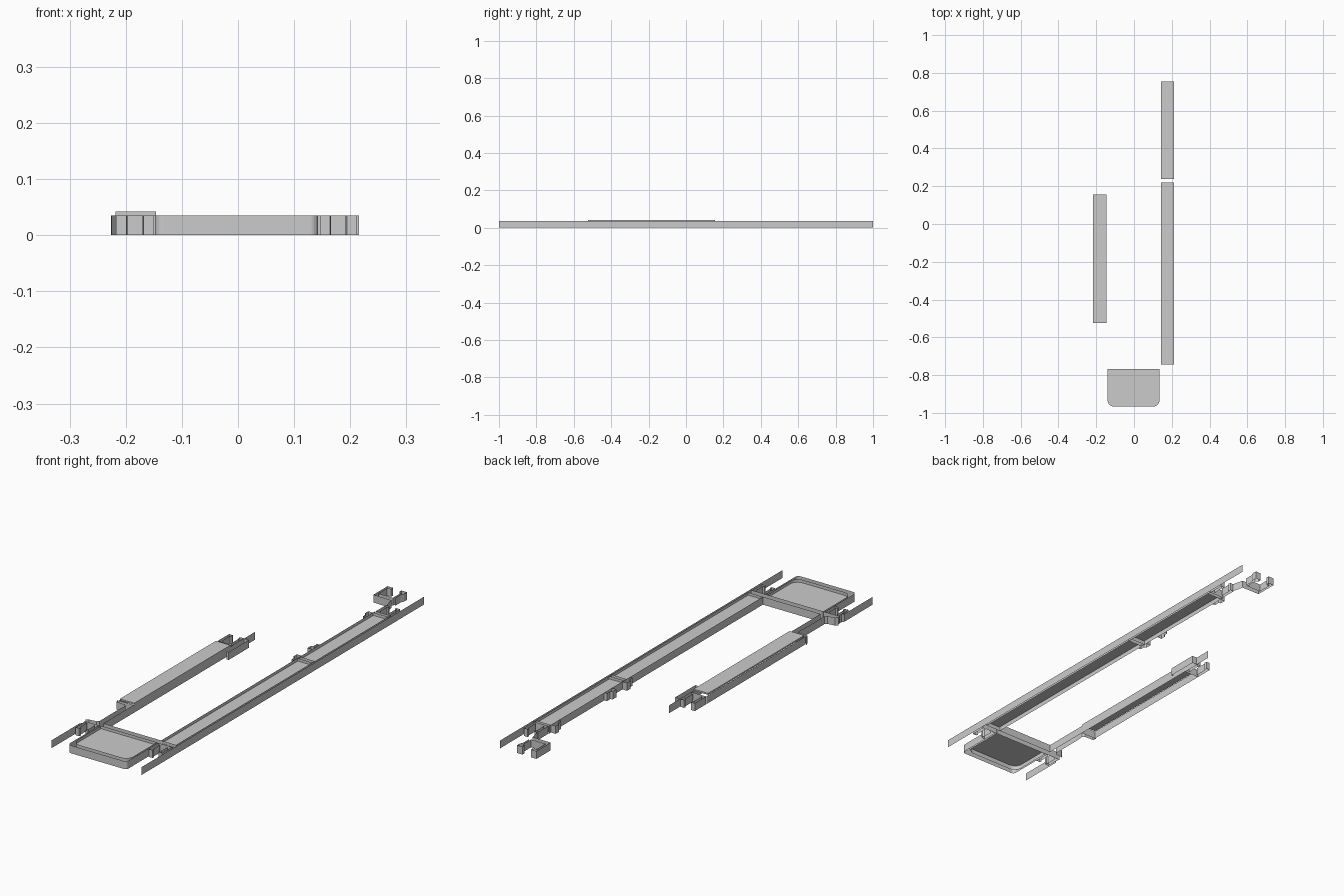
import bpy, bmesh, math

if "Cube" in bpy.data.objects:
    bpy.data.objects.remove(bpy.data.objects["Cube"])

H = 0.035  # wall height


def make(name, bm):
    me = bpy.data.meshes.new(name)
    bm.to_mesh(me)
    bm.free()
    ob = bpy.data.objects.new(name, me)
    bpy.context.collection.objects.link(ob)
    return ob


def wall(name, pts, closed=False):
    """Thin upright wall: a plan line raised to wall height."""
    bm = bmesh.new()
    lo = [bm.verts.new((x, y, 0)) for x, y in pts]
    hi = [bm.verts.new((x, y, H)) for x, y in pts]
    n = len(pts)
    for i in range(n if closed else n - 1):
        j = (i + 1) % n
        bm.faces.new((lo[i], lo[j], hi[j], hi[i]))
    return make(name, bm)


def slab(name, pts, z0, z1):
    """Flat panel from a plan outline."""
    bm = bmesh.new()
    lo = [bm.verts.new((x, y, z0)) for x, y in pts]
    hi = [bm.verts.new((x, y, z1)) for x, y in pts]
    bm.faces.new(lo[::-1])
    bm.faces.new(hi)
    n = len(pts)
    for i in range(n):
        j = (i + 1) % n
        bm.faces.new((lo[i], lo[j], hi[j], hi[i]))
    return make(name, bm)


def rect(x0, x1, y0, y1):
    return [(x0, y0), (x1, y0), (x1, y1), (x0, y1)]


def rounded(x0, x1, y0, y1, r, steps=6):
    """Rectangle whose two front corners are rounded."""
    pts = [(x1, y1), (x0, y1)]
    for cx, a0 in ((x0 + r, 180), (x1 - r, 270)):
        for i in range(steps + 1):
            a = math.radians(a0 + 90 * i / steps)
            pts.append((cx + r * math.cos(a), y0 + r + r * math.sin(a)))
    return pts


def jambs(name, x0, x1, y_wall, y_end):
    """Pair of mirrored door jambs with a small notch, leading off a cross wall."""
    d = 0.01 if y_end > y_wall else -0.01
    for side, x, s in (("left", x0, 1), ("right", x1, -1)):
        wall(f"{name}_{side}", [(x, y_wall), (x, y_end), (x + s * .018, y_end),
                                (x + s * .020, y_end - d), (x + s * .014, y_end - 1.5 * d),
                                (x + s * .014, y_wall + d)])


# floor panels
slab("right_floor_long", rect(.142, .213, -.745, .22), .018, .023)
slab("right_floor_short", rect(.142, .213, .238, .755), .018, .023)
slab("end_room_floor", rounded(-.14, .135, -.967, -.768, .035), .018, .023)
slab("left_raised_floor", rect(-.218, -.146, -.525, .155), .035, .042)

# right corridor walls
wall("right_outer_wall", [(.222, -1), (.222, 1)])
wall("right_lining_wall", [(.214, -.745), (.214, .77)])
wall("right_inner_wall", [(.14, -.745), (.14, .77)])
for i, y in enumerate((.22, .238, .757, .772)):
    wall(f"right_cross_wall_{i}", [(.14, y), (.215, y)])
jambs("upper_right_jamb", .142, .212, .772, .845)

# small clips on the inner side of the right corridor
for i, (y, s) in enumerate(((.755, -1), (.325, 1), (.25, -1))):
    wall(f"inner_clip_{i}", [(.14, y), (.117, y), (.117, y + s * .025), (.127, y + s * .03),
                             (.127, y + s * .052), (.14, y + s * .055)])

# U-shaped bay at the far end
wall("end_bay", [(.145, .845), (.138, .87), (.133, .895), (.043, .897), (.043, .997),
                 (.070, .997), (.070, .983), (.053, .98), (.053, .918), (.125, .918),
                 (.125, .972), (.113, .98), (.113, .995), (.14, .995), (.14, .975),
                 (.133, .96), (.133, .92)])

# cross walls beside the end room
wall("end_cross_wall_back", [(-.146, -.744), (.216, -.744)])
wall("end_cross_wall_front", [(-.222, -.770), (.216, -.770)])

# end room shell and its lining
wall("end_room_shell", rounded(-.148, .143, -.993, -.770, .015), True)
wall("end_room_lining", rounded(-.141, .136, -.970, -.768, .036), True)
jambs("lower_right_jamb", .146, .212, -.770, -.84)
jambs("lower_left_jamb", -.217, -.150, -.770, -.84)
wall("lower_left_outer_wall", [(-.218, -.77), (-.218, -.79), (-.225, -.80), (-.225, -1)])

# left corridor walls
wall("left_outer_wall", [(-.22, -.53), (-.22, .17)])
wall("left_inner_wall", [(-.146, -.744), (-.146, .33)])
wall("left_cross_wall_near", [(-.22, -.528), (-.146, -.528)])
wall("left_cross_wall_far", [(-.22, .172), (-.146, .172)])
wall("left_recess", [(-.226, -.528), (-.222, -.543), (-.178, -.545), (-.169, -.555),
                     (-.172, -.60), (-.172, -.70), (-.172, -.735), (-.18, -.743),
                     (-.215, -.747), (-.226, -.757)])
jambs("left_far_jamb", -.22, -.148, .172, .252)
wall("left_side_clip", [(-.146, .252), (-.122, .252), (-.122, .108), (-.132, .108)])
